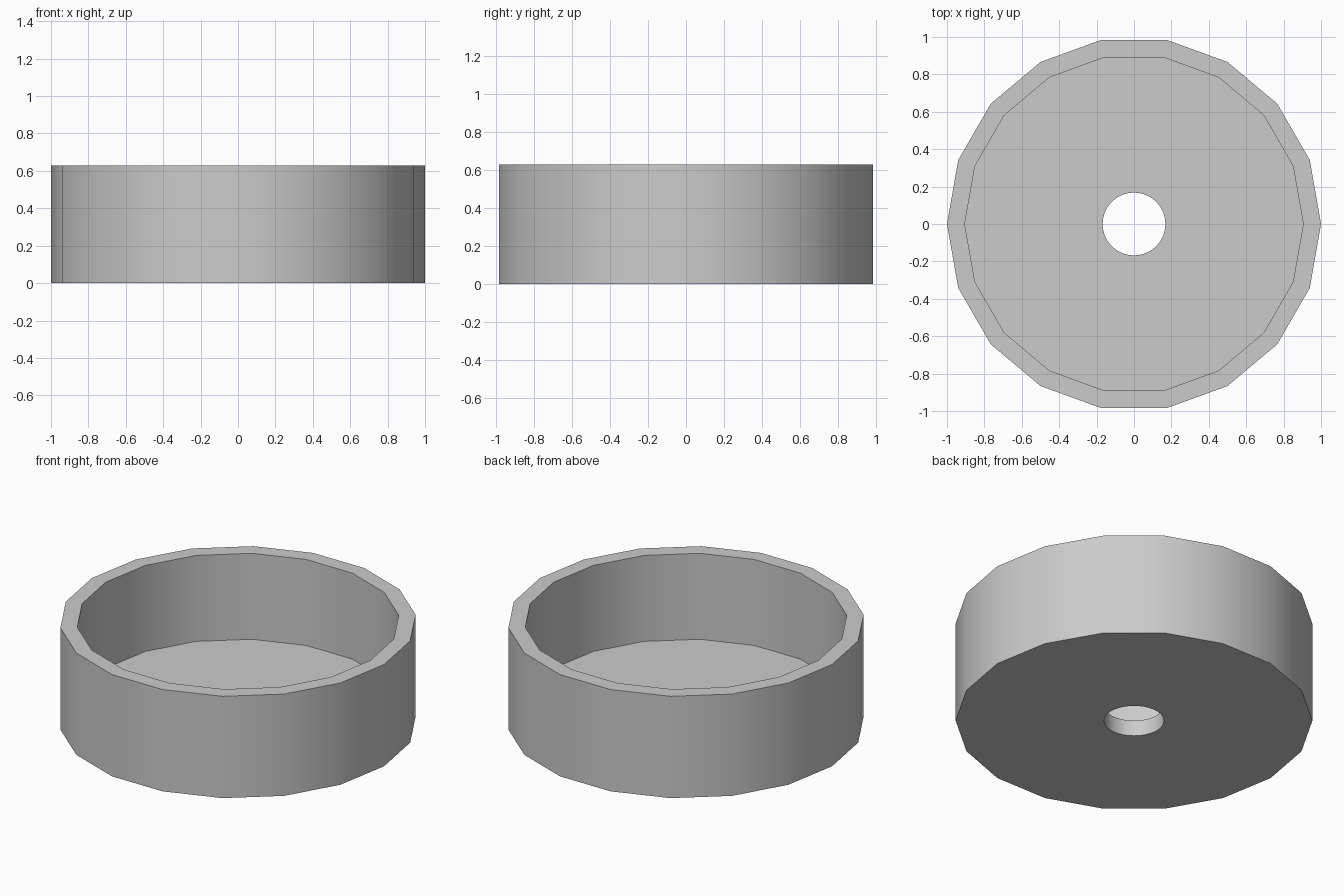
import bpy, bmesh, math

if "Cube" in bpy.data.objects:
    bpy.data.objects.remove(bpy.data.objects["Cube"])

SIDES = 18
HEIGHT = 0.63
FLOOR = 0.098
HOLE_RADIUS = 0.168


def prism(name, radius, z0, z1, sides):
    """Upright prism with its first corner on +x."""
    bm = bmesh.new()
    ring = [bm.verts.new((radius * math.cos(2 * math.pi * i / sides),
                          radius * math.sin(2 * math.pi * i / sides), z0))
            for i in range(sides)]
    base = bm.faces.new(ring)
    top = bmesh.ops.extrude_face_region(bm, geom=[base], use_keep_orig=True)
    bmesh.ops.translate(bm, vec=(0, 0, z1 - z0),
                        verts=[g for g in top["geom"] if isinstance(g, bmesh.types.BMVert)])
    bmesh.ops.recalc_face_normals(bm, faces=bm.faces)
    mesh = bpy.data.meshes.new(name)
    bm.to_mesh(mesh)
    bm.free()
    obj = bpy.data.objects.new(name, mesh)
    bpy.context.collection.objects.link(obj)
    return obj


def cut(target, cutter):
    """Subtract the cutter, then remove it."""
    cutter.hide_render = True
    mod = target.modifiers.new("cut", 'BOOLEAN')
    mod.operation = 'DIFFERENCE'
    mod.solver = 'EXACT'
    mod.object = cutter
    bpy.context.view_layer.objects.active = target
    bpy.ops.object.modifier_apply(modifier=mod.name)
    bpy.data.objects.remove(cutter)


# Faceted round cup
cup = prism("round_cup", 1.0, 0, HEIGHT, SIDES)

# Open hollow above the floor
cut(cup, prism("hollow_cutter", 0.905, FLOOR, HEIGHT + 0.2, SIDES))

# Round hole through the floor
cut(cup, prism("hole_cutter", HOLE_RADIUS, -0.2, FLOOR + 0.2, 36))

# Smooth walls, sharp rims
bpy.ops.object.select_all(action='DESELECT')
cup.select_set(True)
bpy.context.view_layer.objects.active = cup
bpy.ops.object.shade_smooth_by_angle(angle=math.radians(30))
